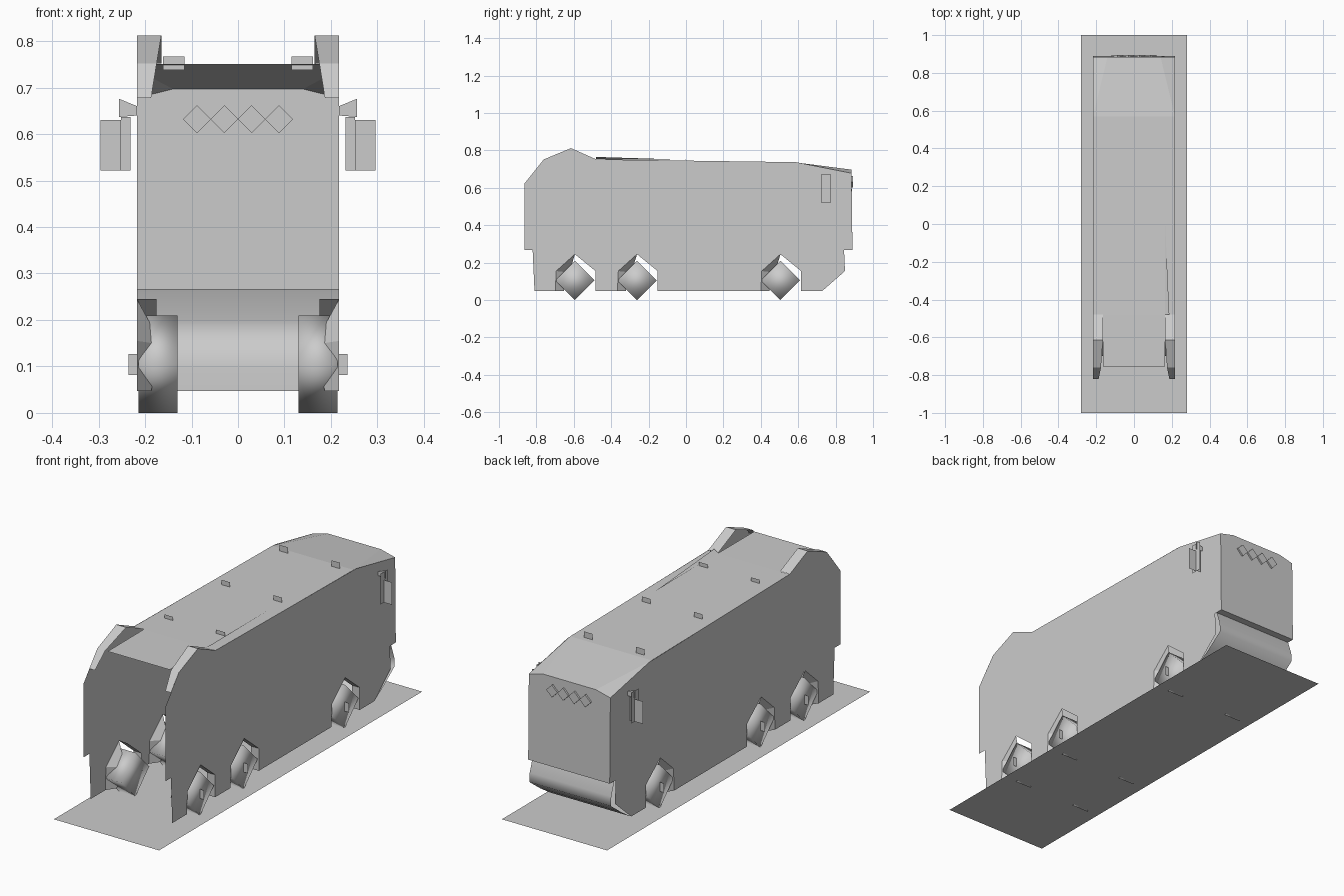
import bpy
import math

if "Cube" in bpy.data.objects:
    bpy.data.objects.remove(bpy.data.objects["Cube"], do_unlink=True)

GREY = bpy.data.materials.new("light grey")
GREY.use_nodes = True
GREY.diffuse_color = (0.6, 0.6, 0.6, 1)
GREY.node_tree.nodes["Principled BSDF"].inputs["Base Color"].default_value = (0.6, 0.6, 0.6, 1)

W = 0.217                      # half width of the body
AXLES = (-0.594, -0.262, 0.505)


def finish(ob, mirror):
    ob.data.materials.append(GREY)
    if mirror:
        mod = ob.modifiers.new("Mirror", 'MIRROR')
        mod.use_mirror_merge = False
    return ob


def sheet(name, verts, faces, mirror=False, smooth=False):
    """Thin surface made of a few flat faces."""
    mesh = bpy.data.meshes.new(name)
    mesh.from_pydata(verts, [], faces)
    mesh.update()
    if smooth:
        mesh.shade_smooth()
    ob = bpy.data.objects.new(name, mesh)
    bpy.context.collection.objects.link(ob)
    return finish(ob, mirror)


def strip(name, rows, mirror=False, smooth=False):
    """Skin between successive pairs of points."""
    verts = [p for row in rows for p in row]
    faces = [(2 * i, 2 * i + 1, 2 * i + 3, 2 * i + 2) for i in range(len(rows) - 1)]
    return sheet(name, verts, faces, mirror, smooth)


def across(name, profile, smooth=False):
    """Full-width skin following (half width, y, z) points."""
    return strip(name, [((-w, y, z), (w, y, z)) for w, y, z in profile], smooth=smooth)


def upright(name, x0, x1, y, z0, z1):
    """Upright plate facing along y, mirrored to both sides."""
    return strip(name, [((x0, y, z0), (x1, y, z0)), ((x0, y, z1), (x1, y, z1))], True)


def diamond(name, radius, depth, loc, rot, mirror=False):
    bpy.ops.mesh.primitive_cylinder_add(vertices=4, radius=radius, depth=depth,
                                        location=loc, rotation=rot)
    bpy.ops.object.transform_apply(location=True, rotation=True, scale=True)
    ob = bpy.context.object
    ob.name = name
    return finish(ob, mirror)


# Ground sheet
across("ground_sheet", [(0.28, -1, 0.005), (0.28, 1, 0.005)])

# Side walls with pointed wheel arches
outline = [(-0.81, 0.047)]
for c in AXLES:
    outline += [(c - 0.105, 0.047), (c - 0.1, 0.155), (c, 0.245),
                (c + 0.11, 0.155), (c + 0.11, 0.047)]
outline += [(0.727, 0.047), (0.85, 0.155), (0.845, 0.267), (0.89, 0.267), (0.885, 0.678),
            (0.59, 0.737), (-0.48, 0.752), (-0.615, 0.812), (-0.76, 0.752),
            (-0.863, 0.624), (-0.863, 0.268), (-0.82, 0.268)]
sheet("side_wall", [(W, y, z) for y, z in outline], [tuple(range(len(outline)))], True)

# Roof, narrower between the rear fins, sloping at the front
across("rear_roof", [(0.165, -0.755, 0.75), (0.165, -0.48, 0.751)])
across("main_roof", [(W, -0.48, 0.751), (W, 0.57, 0.738)])
sheet("front_roof",
      [(-W, 0.57, 0.738), (W, 0.57, 0.738), (W, 0.885, 0.678),
       (0.14, 0.885, 0.697), (-0.14, 0.885, 0.697), (-W, 0.885, 0.678)],
      [(0, 1, 3, 4), (1, 2, 3), (0, 4, 5)])

# Rear fins capping the raised wall ends
strip("rear_fin", [((0.165, -0.48, 0.752), (W, -0.48, 0.752)),
                   ((0.165, -0.615, 0.812), (W, -0.615, 0.812)),
                   ((0.175, -0.76, 0.752), (W, -0.76, 0.752)),
                   ((0.187, -0.82, 0.678), (W, -0.82, 0.678))], True)
sheet("roof_ridge", [(0.165, 0, 0.75), (0.165, -0.48, 0.753), (0.187, -0.48, 0.765)],
      [(0, 1, 2)])

# Front panel and rounded bumper
sheet("front_panel",
      [(-W, 0.89, 0.267), (W, 0.89, 0.267), (W, 0.885, 0.678),
       (0.14, 0.885, 0.697), (-0.14, 0.885, 0.697), (-W, 0.885, 0.678)],
      [(0, 1, 2, 3, 4, 5)])
across("front_lip", [(W, 0.89, 0.267), (W, 0.855, 0.267)])
across("front_bumper", [(W, 0.855, 0.267), (W, 0.878, 0.2), (W, 0.88, 0.155),
                        (W, 0.8, 0.095), (W, 0.727, 0.047)], smooth=True)

# Wheels, hub plates and arch linings
for i, c in enumerate(AXLES):
    wheel = diamond(f"wheel_{i + 1}", 0.105, 0.084, (0.172, c, 0.105),
                    (0, math.pi / 2, 0), True)
    wheel.data.shade_smooth()
    upright(f"hub_plate_{i + 1}", 0.21, 0.236, c, 0.082, 0.127)
    strip(f"arch_lining_rear_{i + 1}", [((W, c, 0.245), (W, c, 0.245 - 0.001)),
                                        ((W, c - 0.1, 0.155), (0.164, c - 0.03, 0.147)),
                                        ((W, c - 0.105, 0.047), (0.187, c - 0.06, 0.047))], True)
    strip(f"arch_lining_front_{i + 1}", [((W, c, 0.245), (0.175, c, 0.245)),
                                         ((W, c + 0.11, 0.155), (0.175, c + 0.11, 0.155)),
                                         ((W, c + 0.11, 0.047), (0.175, c + 0.11, 0.047))], True)

# Roof marker plates
for i, y in enumerate((-0.33, 0.105, 0.545)):
    upright(f"roof_marker_{i + 1}", 0.115, 0.161, y, 0.738, 0.767)

# Row of front lamps
for i in range(4):
    diamond(f"front_lamp_{i + 1}", 0.03, 0.012, (-0.0885 + 0.059 * i, 0.888, 0.632),
            (math.pi / 2, 0, 0))

# Mirrors: flared arm, inner plate, side plate and outer panel
sheet("mirror_arm", [(W, 0.755, 0.64), (0.256, 0.755, 0.637),
                     (0.256, 0.755, 0.676), (W, 0.755, 0.66)], [(0, 1, 2, 3)], True)
upright("mirror_inner", 0.231, 0.252, 0.755, 0.522, 0.637)
upright("mirror_panel", 0.252, 0.296, 0.75, 0.522, 0.63)
strip("mirror_side", [((0.252, 0.722, 0.522), (0.252, 0.776, 0.522)),
                      ((0.252, 0.722, 0.67), (0.252, 0.776, 0.67))], True)
